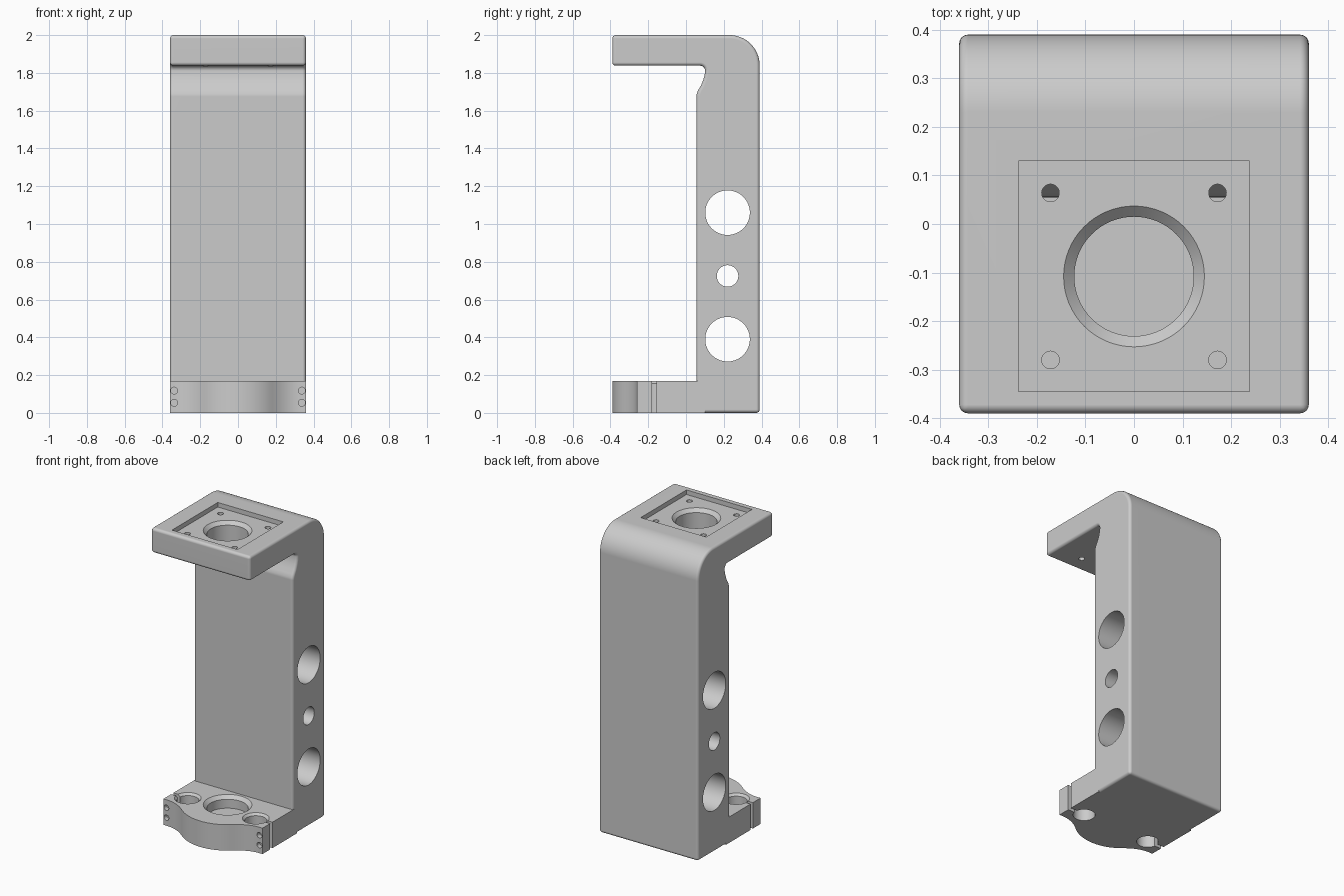
import bpy, bmesh, math
from mathutils import Matrix, Vector

cube = bpy.data.objects.get("Cube")
if cube:
    bpy.data.objects.remove(cube, do_unlink=True)

grey = bpy.data.materials.new("plain grey")
grey.use_nodes = True
grey.diffuse_color = (0.6, 0.6, 0.6, 1)
grey.node_tree.nodes["Principled BSDF"].inputs["Base Color"].default_value = (0.6, 0.6, 0.6, 1)


def to_object(bm, name):
    bmesh.ops.recalc_face_normals(bm, faces=bm.faces)
    mesh = bpy.data.meshes.new(name)
    bm.to_mesh(mesh)
    bm.free()
    mesh.materials.append(grey)
    obj = bpy.data.objects.new(name, mesh)
    bpy.context.collection.objects.link(obj)
    return obj


def extrude(name, points, direction):
    """Extrude a closed outline along a vector."""
    bm = bmesh.new()
    face = bm.faces.new([bm.verts.new(p) for p in points])
    new = bmesh.ops.extrude_face_region(bm, geom=[face])["geom"]
    verts = [v for v in new if isinstance(v, bmesh.types.BMVert)]
    bmesh.ops.translate(bm, verts=verts, vec=direction)
    return to_object(bm, name)


def cone(r1, r2, depth, centre, axis="Z"):
    bm = bmesh.new()
    turn = {"Z": Matrix(), "X": Matrix.Rotation(math.pi / 2, 4, "Y"),
            "Y": Matrix.Rotation(math.pi / 2, 4, "X")}[axis]
    bmesh.ops.create_cone(bm, cap_ends=True, segments=64, radius1=r1, radius2=r2,
                          depth=depth, matrix=Matrix.Translation(centre) @ turn)
    return to_object(bm, "cutter")


def box(low, high):
    low, high = Vector(low), Vector(high)
    bm = bmesh.new()
    bmesh.ops.create_cube(bm, size=1, matrix=Matrix.Translation((low + high) / 2)
                          @ Matrix.Diagonal((*(high - low), 1)))
    return to_object(bm, "cutter")


def apply(obj, modifier):
    bpy.context.view_layer.objects.active = obj
    bpy.ops.object.modifier_apply(modifier=modifier.name)


def combine(obj, other, operation="DIFFERENCE"):
    mod = obj.modifiers.new("boolean", "BOOLEAN")
    mod.operation, mod.solver, mod.object = operation, "EXACT", other
    apply(obj, mod)
    bpy.data.objects.remove(other, do_unlink=True)


def chamfered_bore(obj, x, y, top, bottom, radius, rim):
    """Vertical hole with a sloped lip at its top."""
    over, lip = 0.01, rim - radius
    combine(obj, cone(radius, radius, top - bottom + over, (x, y, (top + bottom + over) / 2)))
    combine(obj, cone(radius, rim + over, lip + over, (x, y, top + (over - lip) / 2)))


def arc(cx, cy, r, start, end, steps):
    for i in range(steps + 1):
        a = math.radians(start + (end - start) * i / steps)
        yield cx + r * math.cos(a), cy + r * math.sin(a)


# Column and top arm: side profile with a rounded back and an undercut
side = [(0.055, 0), (0.39, 0)]
side += list(arc(0.23, 1.84, 0.16, 0, 90, 16))
side += [(-0.39, 2), (-0.39, 1.838)]
side += list(arc(0.075, 1.812, 0.026, 90, 0, 6))
side += [(0.099, 1.79), (0.092, 1.765), (0.08, 1.735), (0.065, 1.71), (0.057, 1.69), (0.055, 1.675)]
bracket = extrude("bracket", [(-0.36, y, z) for y, z in side], (0.72, 0, 0))
bevel = bracket.modifiers.new("bevel", "BEVEL")
bevel.width, bevel.segments, bevel.use_clamp_overlap = 0.018, 4, False
bevel.limit_method, bevel.angle_limit = "ANGLE", math.radians(40)
apply(bracket, bevel)

# Base clamp: bulging front that sweeps into two flat ears
half = list(arc(0, -0.108, 0.282, -90, -50, 12))
x0, y0 = half[-1]
slope = math.tan(math.radians(40))
for i in range(1, 9):
    t = i / 8
    run = 2 * (-0.26 - y0) / slope
    half.append((x0 + run * t, y0 + slope * run * (t - t * t / 2)))
half += [(0.36, -0.26), (0.36, 0.1)]
outline = half + [(-x, y) for x, y in reversed(half[1:])]
base = extrude("base", [(x, y, 0) for x, y in outline], (0, 0, 0.17))
combine(bracket, base, "UNION")

# Cross holes through the column
for z, r in ((0.39, 0.118), (0.725, 0.057), (1.06, 0.118)):
    combine(bracket, cone(r, r, 1, (0, 0.22, z), "X"))

# Top pocket with central bore and four screw holes
combine(bracket, box((-0.238, -0.345, 1.97), (0.238, 0.13, 2.1)))
chamfered_bore(bracket, 0, -0.108, 1.97, 1.8, 0.123, 0.145)
for x in (-0.172, 0.172):
    for y in (-0.28, 0.064):
        combine(bracket, cone(0.018, 0.018, 0.23, (x, y, 1.9)))

# Base: blind bearing seat, clamp holes, slits and screw holes
chamfered_bore(bracket, 0, -0.108, 0.17, 0.09, 0.123, 0.145)
for s in (-1, 1):
    chamfered_bore(bracket, s * 0.247, -0.168, 0.17, -0.02, 0.066, 0.08)
    xs = sorted((s * 0.25, s * 0.4))
    combine(bracket, box((xs[0], -0.18, -0.05), (xs[1], -0.156, 0.2)))
    for z in (0.053, 0.118):
        combine(bracket, cone(0.018, 0.018, 0.06, (s * 0.338, -0.26, z), "Y"))

# Smooth curved faces, keep flats crisp
for o in bpy.context.selected_objects:
    o.select_set(False)
bracket.select_set(True)
bpy.context.view_layer.objects.active = bracket
bpy.ops.object.shade_smooth_by_angle(angle=math.radians(35))
weighted = bracket.modifiers.new("weighted normals", "WEIGHTED_NORMAL")
weighted.keep_sharp = True
